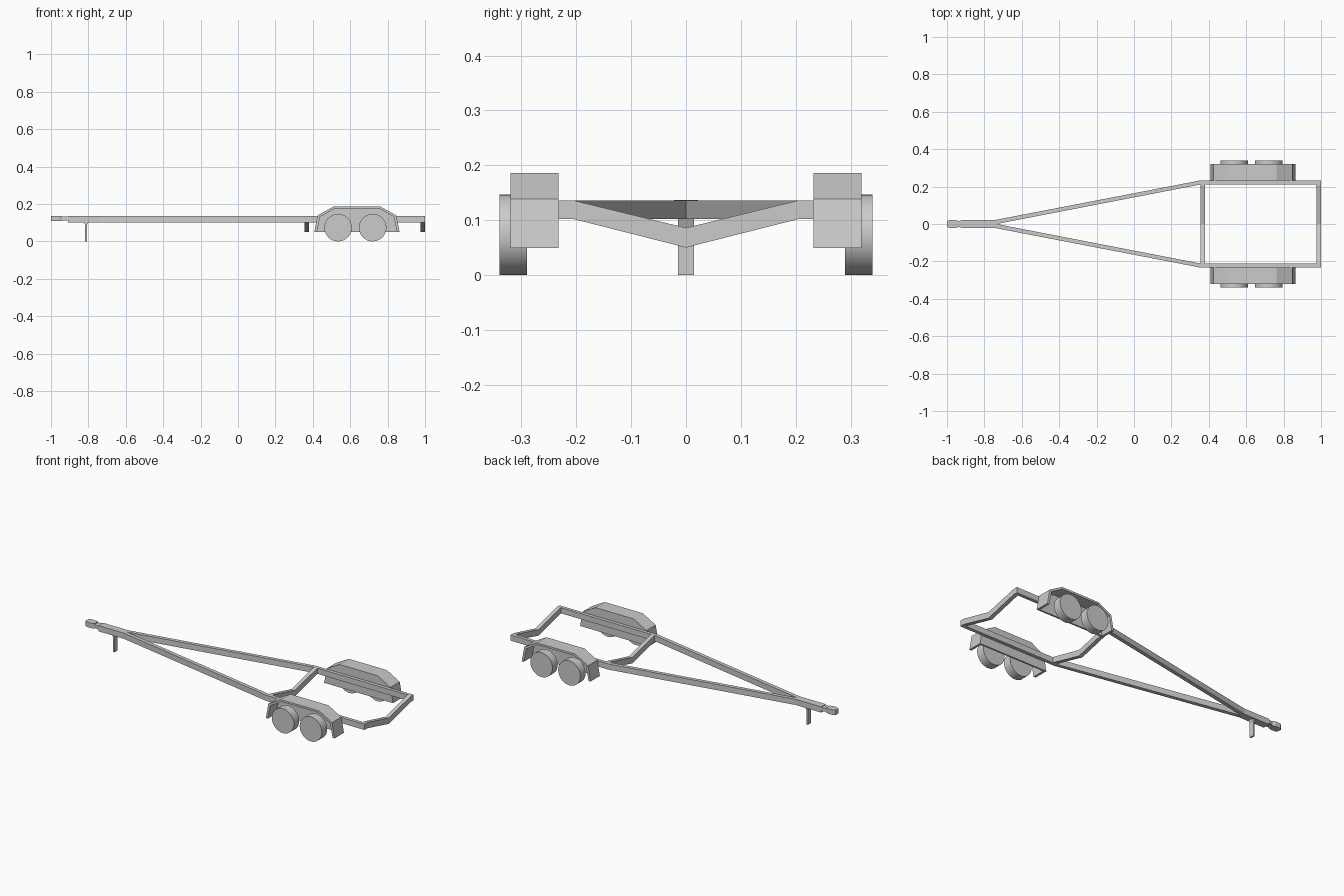
import bpy, bmesh, math
from mathutils import Vector

if "Cube" in bpy.data.objects:
    bpy.data.objects.remove(bpy.data.objects["Cube"])

AXES = {'X': lambda a, b, t: (t, a, b),   # profile in y,z
        'Y': lambda a, b, t: (a, t, b),   # profile in x,z
        'Z': lambda a, b, t: (a, b, t)}   # profile in x,y


def prism(name, profile, axis, lo, hi):
    """Extrude a 2D profile along an axis from lo to hi."""
    bm = bmesh.new()
    face = bm.faces.new([bm.verts.new(AXES[axis](a, b, lo)) for a, b in profile])
    res = bmesh.ops.extrude_face_region(bm, geom=[face])
    verts = [g for g in res['geom'] if isinstance(g, bmesh.types.BMVert)]
    bmesh.ops.translate(bm, verts=verts, vec=Vector(AXES[axis](0, 0, hi - lo)))
    bmesh.ops.recalc_face_normals(bm, faces=bm.faces)
    mesh = bpy.data.meshes.new(name)
    bm.to_mesh(mesh)
    bm.free()
    obj = bpy.data.objects.new(name, mesh)
    bpy.context.collection.objects.link(obj)
    return obj


def wheel(name, x, y, z, r, width):
    bpy.ops.mesh.primitive_cylinder_add(vertices=32, radius=r, depth=width,
                                        location=(x, y, z),
                                        rotation=(math.pi / 2, 0, 0))
    bpy.context.object.name = name
    bpy.ops.object.shade_smooth_by_angle(angle=math.radians(30))


# bent frame rail: tongue, diagonal and side beam in one outline
rail = [(-0.91, 0), (-0.735, 0), (0.36, 0.212), (1, 0.212),
        (1, 0.232), (0.35, 0.232), (-0.74, 0.022), (-0.91, 0.022)]
# fender: outer outline and the arch sheet following it
outer = [(0.408, 0.049), (0.425, 0.139), (0.51, 0.186),
         (0.762, 0.186), (0.847, 0.139), (0.864, 0.049)]
inner = [(0.422, 0.049), (0.438, 0.131), (0.514, 0.174),
         (0.758, 0.174), (0.834, 0.131), (0.85, 0.049)]

for side, s in (("left", 1), ("right", -1)):
    prism(f"frame_rail_{side}", [(x, y * s) for x, y in rail], 'Z', 0.102, 0.136)
    prism(f"fender_arch_{side}", outer + inner[::-1], 'Y', 0.232 * s, 0.32 * s)
    prism(f"fender_inner_wall_{side}", inner, 'Y', 0.232 * s, 0.242 * s)
    for i, x in enumerate((0.535, 0.72)):
        wheel(f"wheel_{side}_{i + 1}", x, 0.315 * s, 0.0735, 0.0735, 0.05)

# V-shaped cross members
vee = [(-0.212, 0.102), (-0.205, 0.102), (0, 0.05), (0.205, 0.102), (0.212, 0.102),
       (0.212, 0.136), (0.205, 0.136), (0, 0.086), (-0.205, 0.136), (-0.212, 0.136)]
for name, x in (("front", 0.355), ("rear", 0.976)):
    prism(f"cross_member_{name}", vee, 'X', x, x + 0.024)

# hitch coupler: tapered neck and ball socket
prism("coupler_neck", [(-0.91, -0.022), (-0.91, 0.022), (-0.94, 0.016), (-0.94, -0.016)],
      'Z', 0.112, 0.132)
prism("coupler_socket", [(-0.94, -0.016), (-0.955, -0.022), (-0.985, -0.022), (-1, -0.014),
                         (-1, 0.014), (-0.985, 0.022), (-0.955, 0.022), (-0.94, 0.016)],
      'Z', 0.108, 0.137)

# jack stand with a gusset at the top
prism("jack_stand", [(-0.817, 0), (-0.808, 0), (-0.808, 0.085), (-0.8, 0.104),
                     (-0.822, 0.104), (-0.817, 0.085)], 'Y', -0.015, 0.015)
